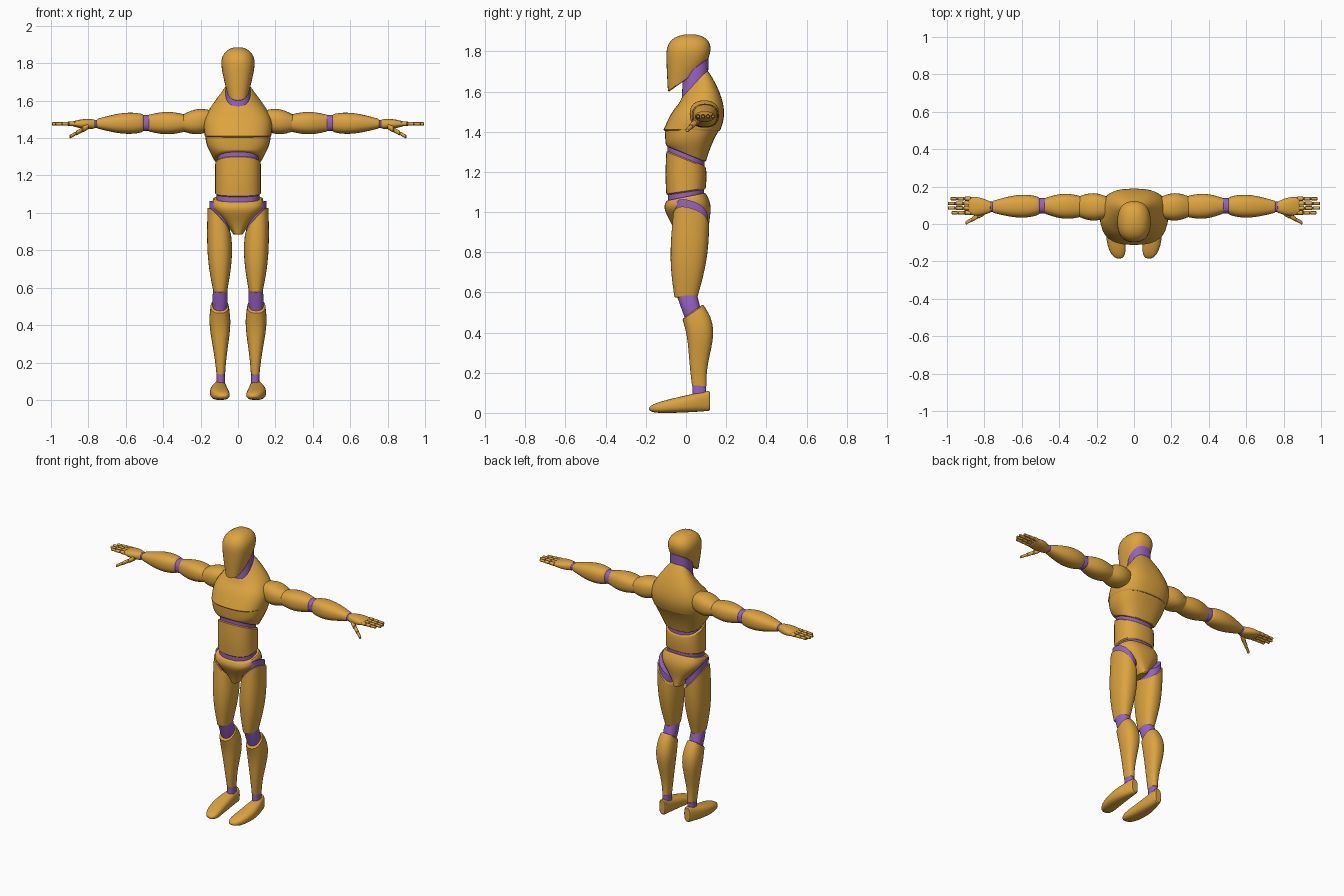
import bpy, bmesh, math
from mathutils import Vector

cube = bpy.data.objects.get("Cube")
if cube:
    bpy.data.objects.remove(cube)


def material(name, colour):
    mat = bpy.data.materials.new(name)
    mat.use_nodes = True
    mat.diffuse_color = (*colour, 1)
    mat.node_tree.nodes["Principled BSDF"].inputs["Base Color"].default_value = (*colour, 1)
    return mat


SHELL = material("warm_ochre", (.72, .37, .05))
JOINT = material("joint_purple", (.31, .12, .56))
FLAT = (0, 0)


def part(name, mat, start, end, size_start, size_end=None, axis="z", side=1,
         bulge=FLAT, bow=FLAT, peak=1, tilt_start=FLAT, tilt_end=FLAT,
         dome=0, power=2.4, segments=32, steps=16, lip=.006):
    """Sweep a rounded section from start to end.

    bulge widens and bow shifts the section between the ends, peak moves that
    point along, the tilts slant the end cuts and dome rounds off the far end."""
    main = "xyz".index(axis)
    across = [i for i in range(3) if i != main]
    start, end = Vector(start), Vector(end)
    size_start = Vector(size_start)
    size_end = Vector(size_end or size_start)
    bulge, bow = Vector(bulge), Vector(bow)
    tilt_start, tilt_end = Vector(tilt_start), Vector(tilt_end)
    forward = math.copysign(lip, end[main] - start[main])

    # sections, closer together at both ends, with a rounded rim on each
    sections = []
    for k in range(steps + 1):
        t = (1 - math.cos(math.pi * k / steps)) / 2
        swell = math.sin(math.pi * t ** peak)
        centre = start.lerp(end, t)
        for i, shift in zip(across, bow):
            centre[i] += shift * swell
        size = size_start.lerp(size_end, t) + bulge * swell
        if dome and t > 1 - dome:
            x = min((t - 1 + dome) / dome, .999)
            size *= (1 - x ** power) ** (1 / power)
        tilt = tilt_start * (1 - t) ** 3 + tilt_end * t ** 3
        sections.append((centre, size, tilt))

    def rim(section, shift):
        centre, size, tilt = section
        centre = centre.copy()
        centre[main] += shift
        return centre, Vector([max(r - lip, r / 2) for r in size]), tilt

    sections.insert(0, rim(sections[0], -forward))
    if not dome:
        sections.append(rim(sections[-1], forward))

    bm = bmesh.new()
    loops = []
    for centre, size, tilt in sections:
        loop = []
        for i in range(segments):
            angle = math.tau * i / segments
            wave = math.cos(angle), math.sin(angle)
            offset = Vector([r * math.copysign(abs(w) ** (2 / power), w)
                             for r, w in zip(size, wave)])
            point = centre.copy()
            point[main] += tilt.dot(offset)
            for j, value in zip(across, offset):
                point[j] += value
            loop.append(bm.verts.new((point.x * side, point.y, max(point.z, 0))))
        loops.append(loop)
    for low, high in zip(loops, loops[1:]):
        for i in range(segments):
            bm.faces.new((low[i - 1], low[i], high[i], high[i - 1]))
    bm.faces.new(loops[0])
    bm.faces.new(loops[-1])
    bmesh.ops.recalc_face_normals(bm, faces=bm.faces)
    mesh = bpy.data.meshes.new(name)
    bm.to_mesh(mesh)
    bm.free()
    mesh.materials.append(mat)
    obj = bpy.data.objects.new(name, mesh)
    bpy.context.collection.objects.link(obj)
    bpy.ops.object.select_all(action="DESELECT")
    obj.select_set(True)
    bpy.context.view_layer.objects.active = obj
    bpy.ops.object.shade_smooth_by_angle(angle=math.radians(40))


def finger(name, start, end, thick, thin, side, bones=3):
    """A purple core carrying separate shell segments."""
    start, end = Vector(start), Vector(end)
    fine = dict(axis="x", side=side, power=2, segments=12, steps=4, lip=.003)
    core = thin * .85
    part(name + "_joints", JOINT, start, start.lerp(end, .9), (core, core), **fine)
    for k in range(bones):
        radius = thick + (thin - thick) * k / (bones - 1)
        part(f"{name}_segment_{k + 1}", SHELL, start.lerp(end, (k + .1) / bones),
             start.lerp(end, (k + .9) / bones), (radius, radius), **fine)


# Head and neck
part("head", SHELL, start=(0, 0, 1.665), end=(0, .02, 1.885), size_start=(.06, .09),
     size_end=(.088, .115), bulge=(.013, .005), tilt_start=(0, .7), dome=.45)
part("neck", JOINT, start=(0, .04, 1.56), end=(0, .05, 1.72), size_start=(.067, .063),
     tilt_start=(0, 1), tilt_end=(0, .7))

# Torso
part("upper_chest", SHELL, start=(0, .03, 1.41), end=(0, .04, 1.63), size_start=(.177, .142),
     size_end=(.074, .068), bulge=(.045, .02), bow=(0, .025), tilt_end=(0, 1.1), power=2.6)
part("rib_cage", SHELL, start=(0, 0, 1.295), end=(0, .03, 1.41), size_start=(.13, .1),
     size_end=(.175, .136), bulge=(.01, 0), tilt_start=(0, -.4), power=2.6)
part("rib_joint", JOINT, start=(0, 0, 1.2), end=(0, 0, 1.34), size_start=(.11, .092),
     tilt_end=(0, -.3))
part("abdomen", SHELL, start=(0, 0, 1.105), end=(0, 0, 1.26), size_start=(.122, .098),
     bulge=(0, .004), tilt_start=(0, .15), tilt_end=(0, -.4))
part("waist_joint", JOINT, start=(0, 0, 1), end=(0, 0, 1.14), size_start=(.115, .09))
part("pelvis", SHELL, start=(0, .03, .89), end=(0, 0, 1.07), size_start=(.028, .085),
     size_end=(.134, .1), bulge=(.027, .018), peak=2, tilt_end=(0, .2), power=2.8)

for word, side in (("left", 1), ("right", -1)):
    def limb(label, mat, **shape):
        part(f"{word}_{label}", mat, side=side, **shape)

    # Leg
    limb("hip_joint", JOINT, start=(.1, .025, .9), end=(.097, .025, .995),
         size_start=(.056, .084), tilt_start=(1, -.3), tilt_end=(1.1, -.3))
    limb("thigh", SHELL, start=(.095, 0, .58), end=(.1, .025, .95), size_start=(.037, .058),
         size_end=(.063, .09), bulge=(.014, .015), tilt_end=(1.1, -.3))
    limb("knee_joint", JOINT, start=(.097, .04, .47), end=(.095, 0, .6),
         size_start=(.036, .045), size_end=(.036, .052), bulge=(.005, 0))
    limb("shin", SHELL, start=(.092, .066, .135), end=(.098, .035, .5),
         size_start=(.023, .036), size_end=(.048, .052), bulge=(.014, .018),
         bow=(0, .026), peak=2, tilt_end=(0, .7))
    limb("ankle_joint", JOINT, start=(.092, .066, .08), end=(.092, .066, .16),
         size_start=(.023, .034))
    limb("foot", SHELL, axis="y", start=(.092, .113, .06), end=(.08, -.185, .02),
         size_start=(.026, .05), size_end=(.04, .02), bulge=(.016, .004), bow=(.015, 0),
         dome=.25, power=2.6)

    # Arm
    limb("shoulder", SHELL, axis="x", start=(.135, .09, 1.495), end=(.3, .093, 1.48),
         size_start=(.052, .05), size_end=(.052, .042), bulge=(.021, .021))
    limb("upper_arm", SHELL, axis="x", start=(.27, .093, 1.48), end=(.475, .097, 1.48),
         size_start=(.052, .042), size_end=(.042, .045), bulge=(.019, .016))
    limb("elbow_joint", JOINT, axis="x", start=(.45, .097, 1.48), end=(.53, .097, 1.48),
         size_start=(.036, .04), bulge=(.006, .003))
    limb("forearm", SHELL, axis="x", start=(.51, .097, 1.48), end=(.75, .092, 1.477),
         size_start=(.046, .047), size_end=(.033, .026), bulge=(.02, .017), peak=.8)
    limb("wrist_joint", JOINT, axis="x", start=(.74, .092, 1.475), end=(.79, .092, 1.475),
         size_start=(.027, .022))
    limb("hand", SHELL, axis="x", start=(.77, .09, 1.475), end=(.88, .097, 1.476),
         size_start=(.03, .025), size_end=(.047, .014), bulge=(.009, .006))

    # Fingers
    for i, (label, tip) in enumerate((("index", .98), ("middle", 1), ("ring", 1),
                                      ("little", .985))):
        y = .06 + .025 * i
        finger(f"{word}_{label}_finger", (.87, y, 1.477), (tip - .003, y, 1.476),
               .0115, .0085, side)
    finger(f"{word}_thumb", (.8, .062, 1.463), (.9, .005, 1.406), .016, .01, side)
